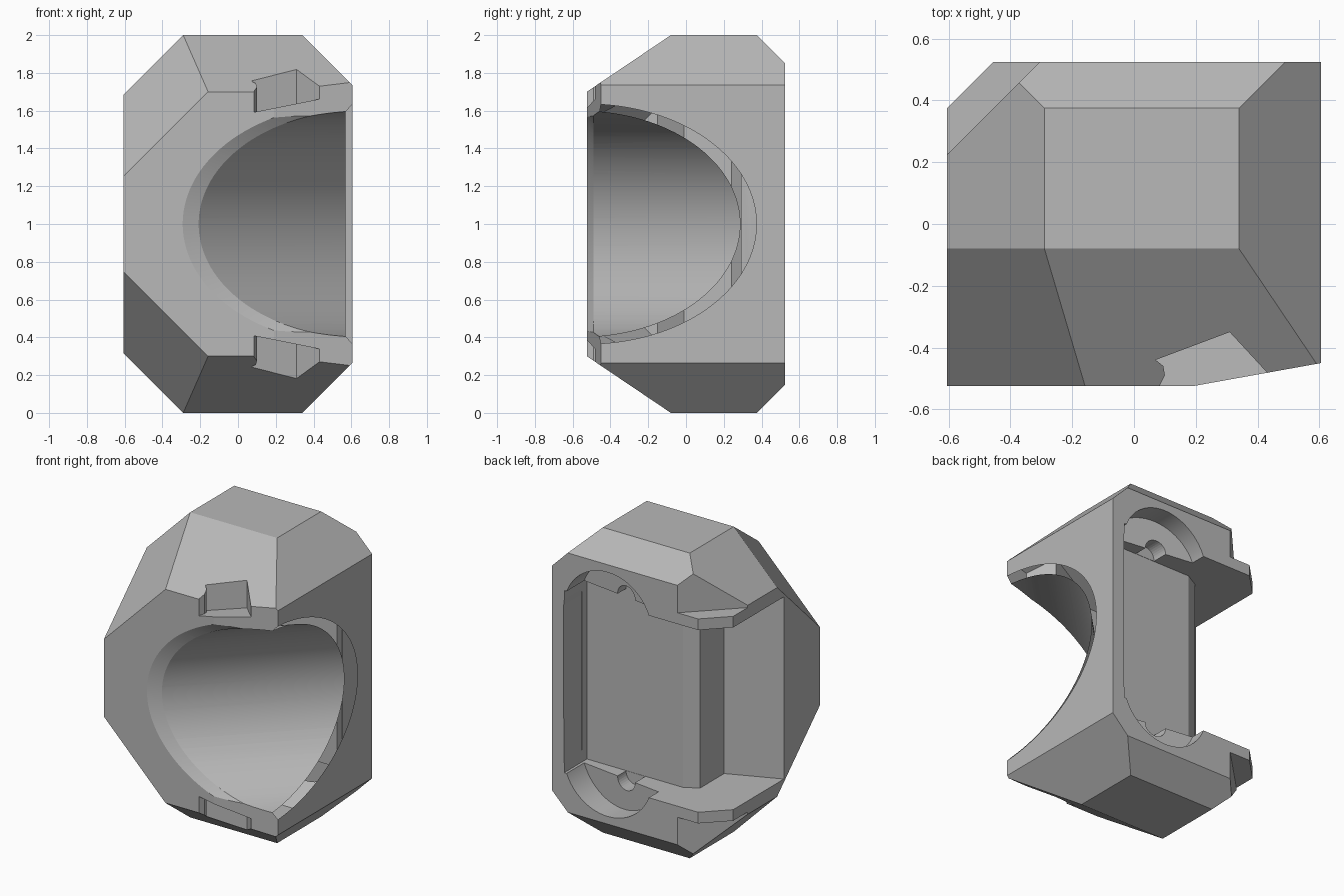
import bpy, bmesh, math
from mathutils import Vector

if "Cube" in bpy.data.objects:
    bpy.data.objects.remove(bpy.data.objects["Cube"], do_unlink=True)

grey = bpy.data.materials.new("plain grey")
grey.use_nodes = True
colour = (0.48, 0.48, 0.48, 1)
grey.diffuse_color = colour
grey.node_tree.nodes["Principled BSDF"].inputs["Base Color"].default_value = colour


def to_object(bm, name):
    bmesh.ops.recalc_face_normals(bm, faces=bm.faces)
    mesh = bpy.data.meshes.new(name)
    bm.to_mesh(mesh)
    bm.free()
    mesh.materials.append(grey)
    obj = bpy.data.objects.new(name, mesh)
    bpy.context.collection.objects.link(obj)
    return obj


def loft(name, start, end):
    """Closed solid between two rings of equal length."""
    bm = bmesh.new()
    a = [bm.verts.new(p) for p in start]
    b = [bm.verts.new(p) for p in end]
    bm.faces.new(a)
    bm.faces.new(b)
    for i in range(len(a)):
        j = (i + 1) % len(a)
        bm.faces.new((a[i], a[j], b[j], b[i]))
    return to_object(bm, name)


def prism(name, plan, z0, z1):
    return loft(name, [(x, y, z0) for x, y in plan], [(x, y, z1) for x, y in plan])


def circle(r, count=96):
    return [(r * math.cos(math.tau * i / count), r * math.sin(math.tau * i / count))
            for i in range(count)]


# Faceted outer block
HX, HY = 0.605, 0.525
bm = bmesh.new()
bmesh.ops.create_cube(bm, size=1)
for v in bm.verts:
    v.co = Vector((v.co.x * 2 * HX, v.co.y * 2 * HY, v.co.z * 2 + 1))
upper_planes = [
    ((0.34, 0, 2), (1, 0, 1)),               # right chamfer
    ((-0.29, 0, 2), (-1, 0, 1)),             # left chamfer
    ((0, 0.375, 2), (0, 1, 1)),              # back chamfer
    ((0, -0.08, 2), (0, -0.674, 1)),         # front slope
    ((-0.29, -0.08, 2), (-1, -0.97, 1)),     # front corner facet
]
planes = [((-0.455, HY, 1), (-1, 1, 0)), ((0.19, -HY, 1), (0.18, -1, 0))]
for co, n in upper_planes:
    planes += [(co, n), ((co[0], co[1], 0), (n[0], n[1], -n[2]))]
for co, n in planes:
    geom = bm.verts[:] + bm.edges[:] + bm.faces[:]
    bmesh.ops.bisect_plane(bm, geom=geom, dist=1e-5, plane_co=co, plane_no=n, clear_outer=True)
    bmesh.ops.holes_fill(bm, edges=[e for e in bm.edges if e.is_boundary], sides=0)
body = to_object(bm, "carved_block")

cutters = []

# Diagonal round hollow through the front right corner
R, STRETCH = 0.6, math.sqrt(2)
axis = Vector((1, 1, 0)).normalized()
side = Vector((1, -1, 0)).normalized()
corner = Vector((HX, -HY, 1))
ring = [corner + side * u + Vector((0, 0, w)) for u, w in circle(R, 128)]
cutters.append(loft("hollow", [p - axis * 2 for p in ring], [p + axis * 2 for p in ring]))

# Bevelled rims of the hollow on the front and side faces
DEPTH = 0.035


def rim_ring(offset, grow):
    return [(u * STRETCH * (1 + grow / R) - offset, w * (1 + grow / R)) for u, w in circle(R, 128)]


inner, outer = rim_ring(-DEPTH, 0), rim_ring(DEPTH, 0.07)
cutters.append(loft("front_rim",
                    [(HX + u, -HY + DEPTH, 1 + w) for u, w in inner],
                    [(HX + u, -HY - DEPTH, 1 + w) for u, w in outer]))
cutters.append(loft("side_rim",
                    [(HX - DEPTH, -HY - u, 1 + w) for u, w in inner],
                    [(HX + DEPTH, -HY - u, 1 + w) for u, w in outer]))

# Recess across the back, open at the rear left corner
cutters.append(prism("back_recess", [
    (-0.7, -0.19), (-0.27, -0.01), (-0.27, 0.24), (-0.18, 0.29),
    (0.515, 0.29), (0.515, 0.7), (-0.7, 0.7)], 0.403, 1.597))

# Round-ended pocket with a slightly slanted floor
outline = []
for x, z in circle(0.32, 64):
    outline.append((0.2 + x, (1.48 if z >= 0 else 0.52) + z))
cutters.append(loft("back_pocket",
                    [(x, 0.411 - 0.136 * x, z) for x, z in outline],
                    [(x, 0.7, z) for x, z in outline]))

# Features repeated at the top and bottom
for level in (1, -1):
    def h(z):
        return 1 + level * (z - 1)

    # Half-round groove in the pocket ledge
    groove = [(0.16 + x, h(1.6) + z) for x, z in circle(0.07, 32)]
    cutters.append(loft("groove", [(x, 0.292, z) for x, z in groove],
                        [(x, 0.6, z) for x, z in groove]))
    # Step behind the corner lip
    cutters.append(prism("corner_step", [(-0.8, 0.03), (-0.1, 0.73), (-0.8, 0.73)],
                         h(1.67), h(2.2)))
    # Slot in the front slope, with a rounded left end and a tilted floor
    slot = [(0.07, -0.44), (0.31, -0.35), (0.43, -0.48), (0.5, -0.6),
            (0.08, -0.6), (0.085, -0.52), (0.1, -0.49), (0.095, -0.46)]
    cutters.append(loft("front_slot", [(x, y, h(1.575 + 0.2 * x)) for x, y in slot],
                        [(x, y, h(2.2)) for x, y in slot]))

for cutter in cutters:
    cutter.hide_render = True
    mod = body.modifiers.new(cutter.name, "BOOLEAN")
    mod.operation, mod.solver, mod.object = "DIFFERENCE", "EXACT", cutter

# Bake the cuts and keep only the finished block
bpy.context.view_layer.update()
evaluated = body.evaluated_get(bpy.context.evaluated_depsgraph_get())
finished = bpy.data.meshes.new_from_object(evaluated)
body.modifiers.clear()
body.data = finished
for cutter in cutters:
    bpy.data.objects.remove(cutter, do_unlink=True)
bpy.ops.object.select_all(action="DESELECT")
body.select_set(True)
bpy.context.view_layer.objects.active = body
bpy.ops.object.shade_smooth_by_angle(angle=math.radians(9))
